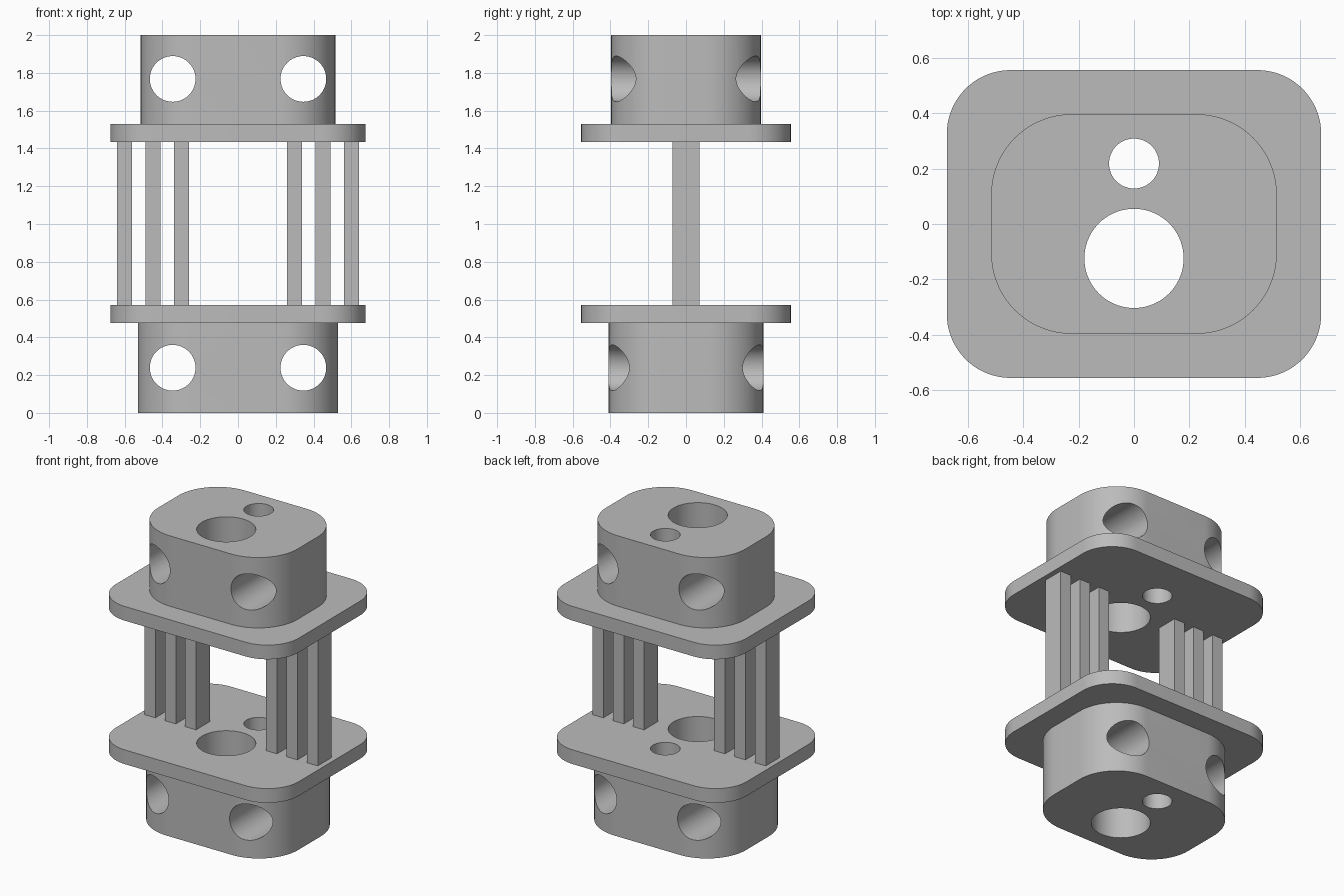
import bpy, bmesh, math
from mathutils import Matrix

default = bpy.data.objects.get("Cube")
if default:
    bpy.data.objects.remove(default, do_unlink=True)

grey = bpy.data.materials.new("plain grey")
grey.use_nodes = True
colour = (0.5, 0.5, 0.5, 1)
grey.diffuse_color = colour
grey.node_tree.nodes["Principled BSDF"].inputs["Base Color"].default_value = colour


def add_object(name, bm):
    bmesh.ops.recalc_face_normals(bm, faces=bm.faces)
    mesh = bpy.data.meshes.new(name)
    bm.to_mesh(mesh)
    bm.free()
    mesh.materials.append(grey)
    obj = bpy.data.objects.new(name, mesh)
    bpy.context.collection.objects.link(obj)
    return obj


def rounded_slab(name, half_x, half_y, radius, z0, z1, steps=20):
    """Rounded rectangle extruded from z0 to z1."""
    bm = bmesh.new()
    ring = []
    for quarter, (sx, sy) in enumerate([(1, 1), (-1, 1), (-1, -1), (1, -1)]):
        for i in range(steps + 1):
            a = (quarter + i / steps) * math.pi / 2
            ring.append(bm.verts.new((sx * (half_x - radius) + radius * math.cos(a),
                                      sy * (half_y - radius) + radius * math.sin(a), z0)))
    face = bm.faces.new(ring)
    top = bmesh.ops.extrude_face_region(bm, geom=[face])["geom"]
    bmesh.ops.translate(bm, vec=(0, 0, z1 - z0),
                        verts=[v for v in top if isinstance(v, bmesh.types.BMVert)])
    return add_object(name, bm)


def drill(obj, centre, radius, axis="Z"):
    """Cut a round through-hole along the given axis."""
    bm = bmesh.new()
    turn = Matrix.Rotation(math.pi / 2, 4, "X") if axis == "Y" else Matrix()
    bmesh.ops.create_cone(bm, cap_ends=True, segments=72, radius1=radius, radius2=radius,
                          depth=5, matrix=Matrix.Translation(centre) @ turn)
    cutter = add_object("hole_cutter", bm)
    cutter.hide_render = True
    mod = obj.modifiers.new("hole", "BOOLEAN")
    mod.operation, mod.solver, mod.object = "DIFFERENCE", "EXACT", cutter
    bpy.context.view_layer.objects.active = obj
    bpy.ops.object.modifier_apply(modifier=mod.name)
    bpy.data.objects.remove(cutter, do_unlink=True)


# End blocks and flange plates
lower_block = rounded_slab("lower_block", 0.53, 0.41, 0.29, 0, 0.477)
lower_plate = rounded_slab("lower_plate", 0.675, 0.555, 0.23, 0.477, 0.572)
upper_plate = rounded_slab("upper_plate", 0.675, 0.555, 0.23, 1.435, 1.53)
upper_block = rounded_slab("upper_block", 0.515, 0.396, 0.29, 1.53, 2)

# Vertical bores through every layer
for part in (lower_block, lower_plate, upper_plate, upper_block):
    drill(part, (0, -0.124, 1), 0.179)
    drill(part, (0, 0.218, 1), 0.09)

# Cross bores from front to back
for part, z in ((lower_block, 0.239), (upper_block, 1.768)):
    for side in (-1, 1):
        drill(part, (side * 0.346, 0, z), 0.121, "Y")

# Smooth walls with crisp rims
for part in (lower_block, lower_plate, upper_plate, upper_block):
    bpy.ops.object.select_all(action="DESELECT")
    part.select_set(True)
    bpy.context.view_layer.objects.active = part
    bpy.ops.object.shade_smooth_by_angle(angle=math.radians(30))

# Three flat pillars on each side
for side, label in ((1, "left"), (-1, "right")):
    for place, x in (("inner", 0.299), ("middle", 0.449), ("outer", 0.6)):
        bm = bmesh.new()
        bmesh.ops.create_cube(bm, size=1, matrix=Matrix.Translation((side * x, 0, 1.0035))
                              @ Matrix.Diagonal((0.08, 0.145, 0.863, 1)))
        add_object(f"{label}_{place}_pillar", bm)
